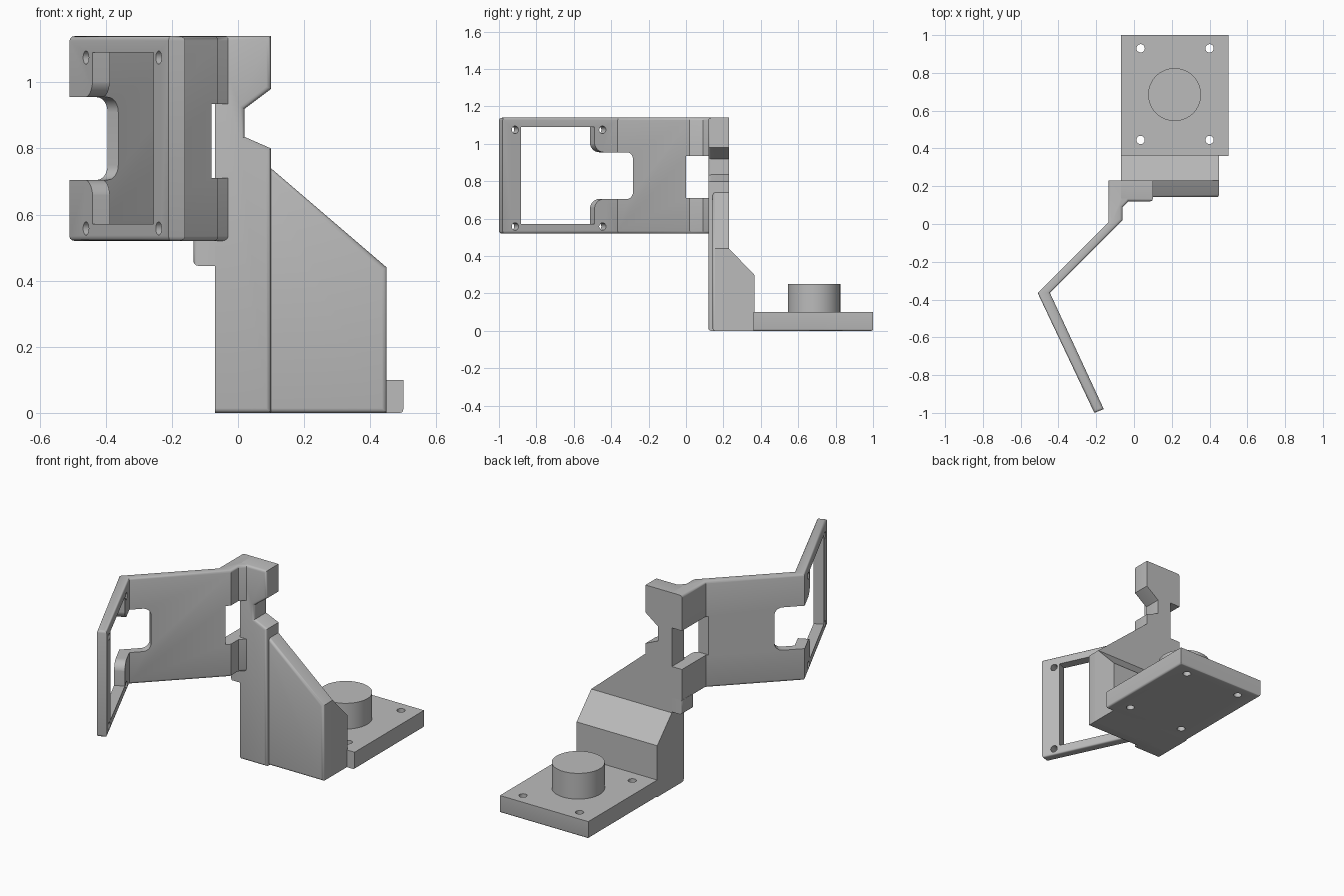
import bpy, bmesh, math
from mathutils import Vector

cube = bpy.data.objects.get("Cube")
if cube:
    bpy.data.objects.remove(cube)

grey = bpy.data.materials.new("plain grey")
grey.use_nodes = True
grey.diffuse_color = (0.5, 0.5, 0.5, 1)
grey.node_tree.nodes["Principled BSDF"].inputs["Base Color"].default_value = (0.5, 0.5, 0.5, 1)

X, Y, Z = Vector((1, 0, 0)), Vector((0, 1, 0)), Vector((0, 0, 1))


def prism(name, pts, u, v, n, lo, hi, origin=Vector(), rule=None, width=0.014):
    """Extrude a profile in the u, v plane along n; round the convex edges chosen by rule."""
    bm = bmesh.new()
    rings = [[bm.verts.new(origin + u * a + v * b + n * d) for a, b in pts] for d in (lo, hi)]
    count = len(pts)
    bm.faces.new(rings[0])
    bm.faces.new(rings[1])
    for i in range(count):
        j = (i + 1) % count
        bm.faces.new((rings[0][i], rings[0][j], rings[1][j], rings[1][i]))
    bmesh.ops.recalc_face_normals(bm, faces=bm.faces)
    if rule:
        edges = [e for e in bm.edges if e.calc_face_angle_signed() > 0.4
                 and rule((e.verts[0].co + e.verts[1].co) / 2)]
        bmesh.ops.bevel(bm, geom=edges, offset=width, segments=3, profile=0.5, affect='EDGES')
    mesh = bpy.data.meshes.new(name)
    bm.to_mesh(mesh)
    bm.free()
    mesh.materials.append(grey)
    obj = bpy.data.objects.new(name, mesh)
    bpy.context.collection.objects.link(obj)
    return obj


def rect(a0, a1, b0, b1):
    return [(a0, b0), (a1, b0), (a1, b1), (a0, b1)]


def arc(a, b, r, start, end, steps=8):
    angles = [math.radians(start + (end - start) * i / steps) for i in range(steps + 1)]
    return [(a + r * math.cos(t), b + r * math.sin(t)) for t in angles]


def circle(a, b, r, steps=32):
    return arc(a, b, r, 0, 360, steps)[:-1]


def cut(obj, cutter):
    mod = obj.modifiers.new("cut", 'BOOLEAN')
    mod.operation, mod.solver, mod.object = 'DIFFERENCE', 'EXACT', cutter
    bpy.context.view_layer.objects.active = obj
    bpy.ops.object.modifier_apply(modifier=mod.name)
    bpy.data.objects.remove(cutter)


# Base plate with screw holes and round boss
plate = prism("base_plate", rect(-0.07, 0.5, 0.36, 1.0), X, Y, Z, 0, 0.1,
              rule=lambda p: p.z < 0.01 and p.y > 0.4, width=0.01)
for x in (0.035, 0.4):
    for y in (0.445, 0.93):
        cut(plate, prism("hole", circle(x, y, 0.022), X, Y, Z, -0.1, 0.2))
boss = prism("round_boss", circle(0.215, 0.685, 0.14, 64), X, Y, Z, 0.09, 0.25)

# Sloped block behind the wall
block = prism("sloped_block", [(0.2, 0), (0.365, 0), (0.365, 0.3), (0.23, 0.44), (0.2, 0.44)],
              Y, Z, X, -0.07, 0.45)

# Upright post with side notch, and the triangular wing beside it
post = prism("upright_post", [(-0.07, 0), (0.1, 0), (0.1, 0.8), (0.02, 0.835), (0.02, 0.92),
                              (0.1, 0.98), (0.1, 1.14), (-0.07, 1.14)],
             X, Z, Y, 0.12, 0.23, rule=lambda p: p.y < 0.13 and p.x > -0.06)
wing = prism("side_wing", [(0.05, 0), (0.45, 0), (0.45, 0.44), (0.1, 0.74), (0.05, 0.74)],
             X, Z, Y, 0.142, 0.23, rule=lambda p: p.y < 0.15 and p.x > 0.06)

# Short tab below the arm
tab = prism("arm_tab", rect(-0.135, -0.06, 0.445, 0.53), X, Z, Y, 0.12, 0.23,
            rule=lambda p: p.x < -0.1 and p.z < 0.51)

# Folded arm, drawn in plan and extruded upward
fold = Vector((-0.51, -0.365, 0))
arm = prism("folded_arm", [(-0.03, 0.23), (-0.135, 0.23), (-0.135, 0.01), fold[:2], (-0.21, -1.0),
                           (-0.16, -0.98), (-0.445, -0.365), (-0.06, 0.02), (-0.06, 0.09),
                           (-0.03, 0.12)],
            X, Y, Z, 0.52, 1.14, rule=lambda p: p.y < 0.2 and p.x < -0.04 and abs(p.z - 0.83) > 0.3)

# Opening between the arm and the post
cut(arm, prism("opening", rect(-0.3, 0.1, 0, 0.4), X, Y, Z, 0.71, 0.935))

# Frame window, screw holes and flared slot in the outer panel
along = Vector((0.3, -0.635, 0)).normalized()
inward = Vector((-along.y, along.x, 0))


def panel_cut(name, pts, u, n):
    cut(arm, prism(name, pts, u, Z, n, -0.06, 0.1, origin=fold))


panel_cut("window", rect(0.164, 0.597, 0.572, 1.09), along, inward)
for u in (0.117, 0.632):
    for z in (0.558, 1.075):
        panel_cut("hole", circle(u, z, 0.02, 24), along, inward)
r = 0.055
panel_cut("flared_slot", [(-0.06, 0.705)] + arc(0.165 - r, 0.705 - r, r, 90, 0)
          + [(0.2, 0.705 - r), (0.2, 0.955 + r)]
          + arc(0.165 - r, 0.955 + r, r, 0, -90) + [(-0.06, 0.955)], along, inward)

# Rounded slot in the inner panel
r = 0.045
panel_cut("rounded_slot", [(-0.06, 0.705)] + arc(0.163 - r, 0.705 + r, r, -90, 0)
          + arc(0.163 - r, 0.955 - r, r, 0, 90) + [(-0.06, 0.955)],
          Vector((1, 1, 0)).normalized(), Vector((1, -1, 0)).normalized())

# Smooth the rounded edges, keep corners sharp
bpy.ops.object.select_all(action='DESELECT')
for obj in (plate, boss, block, post, wing, tab, arm):
    obj.select_set(True)
bpy.context.view_layer.objects.active = arm
bpy.ops.object.shade_smooth_by_angle(angle=math.radians(35))
